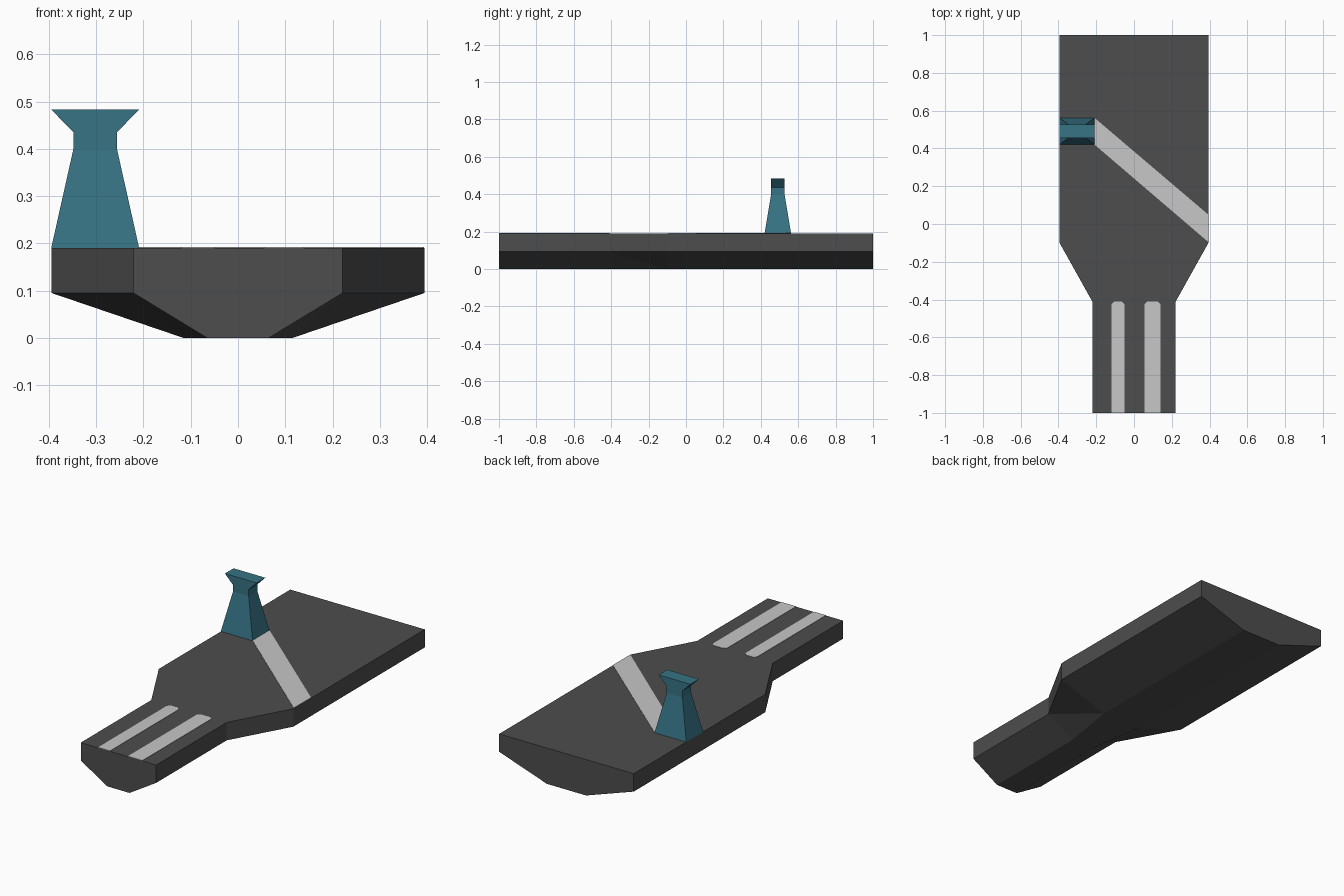
import bpy, bmesh, math

if "Cube" in bpy.data.objects:
    bpy.data.objects.remove(bpy.data.objects["Cube"])


def material(name, rgb):
    m = bpy.data.materials.new(name)
    m.diffuse_color = (*rgb, 1.0)
    m.use_nodes = True
    m.node_tree.nodes["Principled BSDF"].inputs["Base Color"].default_value = m.diffuse_color
    return m


DARK = material("dark grey", (0.075, 0.075, 0.075))
LIGHT = material("light grey", (0.57, 0.57, 0.57))
TEAL = material("teal", (0.038, 0.172, 0.235))


def finish(bm, name, mat):
    bmesh.ops.recalc_face_normals(bm, faces=bm.faces[:])
    mesh = bpy.data.meshes.new(name)
    bm.to_mesh(mesh)
    bm.free()
    mesh.materials.append(mat)
    obj = bpy.data.objects.new(name, mesh)
    bpy.context.collection.objects.link(obj)
    return obj


def loft(name, mat, sections, split=()):
    """Join rings of points with side faces and cap both ends.
    split: {side: flip} gives the sides made of two triangles."""
    bm = bmesh.new()
    rings = [[bm.verts.new(p) for p in s] for s in sections]
    n = len(rings[0])
    for a, b in zip(rings, rings[1:]):
        for i in range(n):
            j = (i + 1) % n
            if i in split:
                p, q = (i, j) if not split[i] else (j, i)
                bm.faces.new((a[p], b[p], b[q]))
                bm.faces.new((a[p], b[q], a[q]))
            else:
                bm.faces.new((a[i], a[j], b[j], b[i]))
    bm.faces.new(rings[0])
    bm.faces.new(rings[-1])
    return finish(bm, name, mat)


TOP, MID = 0.19, 0.095


# Hull: narrow front deck flaring to a wide rear deck
def hull_section(y, w, b):
    return [(-w, y, TOP), (-w, y, MID), (-b, y, 0),
            (b, y, 0), (w, y, MID), (w, y, TOP)]


loft("hull", DARK, [hull_section(-1.0, 0.221, 0.065),
                    hull_section(-0.41, 0.221, 0.065),
                    hull_section(-0.10, 0.394, 0.115),
                    hull_section(1.0, 0.394, 0.115)],
     split={1: False, 3: True})


# Control tower: tapered base, short neck, flared top
def tower_section(z, hx, hy, cx=-0.302, cy=0.491):
    return [(cx - hx, cy - hy, z), (cx + hx, cy - hy, z),
            (cx + hx, cy + hy, z), (cx - hx, cy + hy, z)]


loft("tower", TEAL, [tower_section(TOP, 0.093, 0.071),
                     tower_section(0.40, 0.046, 0.036),
                     tower_section(0.435, 0.046, 0.036),
                     tower_section(0.483, 0.093, 0.036)])


# Deck markings: thin plates
def plate(name, outline, thick=0.002):
    loft(name, LIGHT, [[(x, y, z) for x, y in outline]
                       for z in (TOP, TOP + thick)])


for name, x0, x1 in (("left_stripe", -0.12, -0.05), ("right_stripe", 0.055, 0.14)):
    c = 0.015
    plate(name, [(x0, -1.0), (x1, -1.0), (x1, -0.41 - c), (x1 - c, -0.41),
                 (x0 + c, -0.41), (x0, -0.41 - c)])
plate("diagonal_stripe", [(-0.209, 0.42), (0.393, -0.095),
                          (0.393, 0.05), (-0.209, 0.562)])
